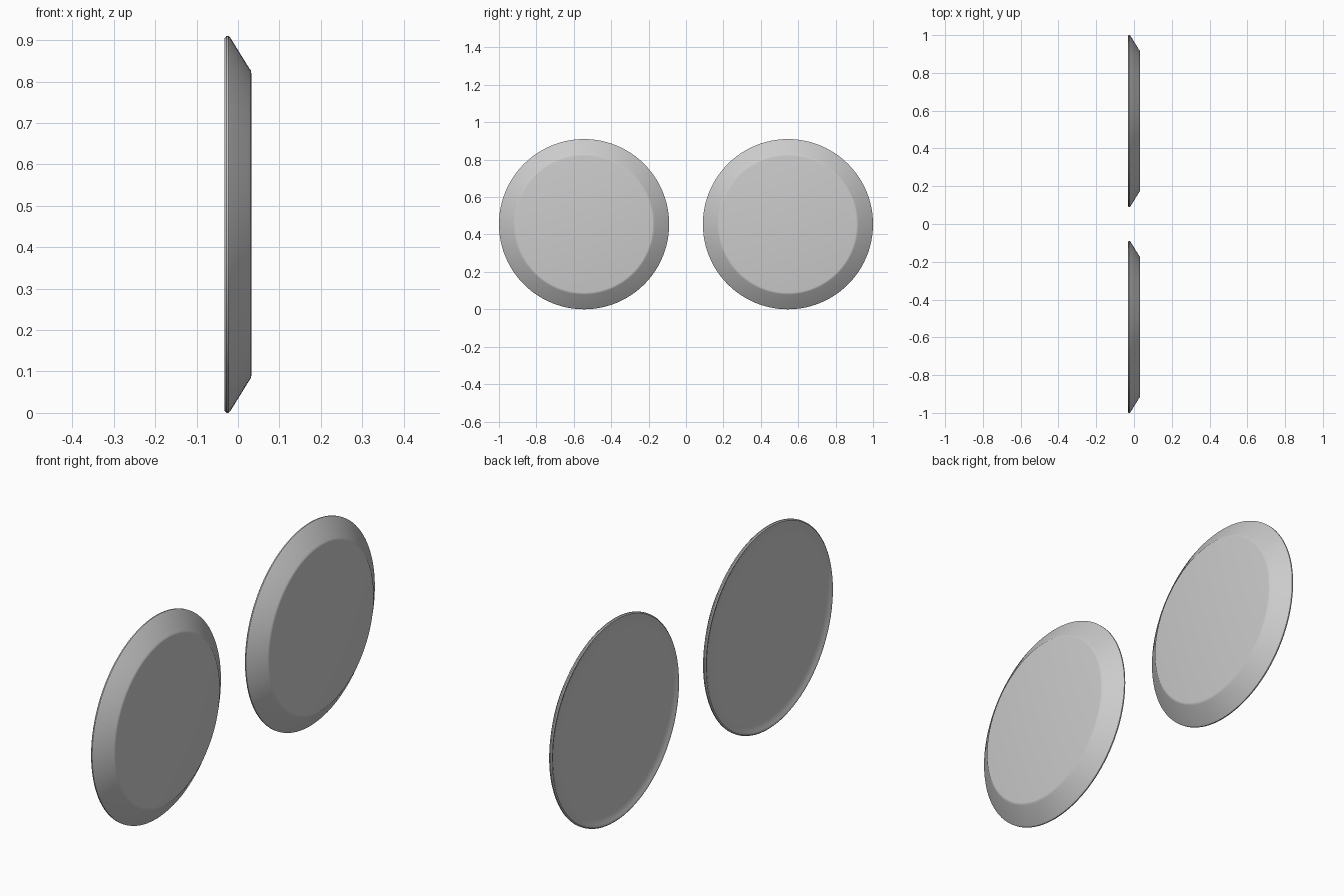
import bpy, bmesh
from math import cos, sin, pi, radians

if "Cube" in bpy.data.objects:
    bpy.data.objects.remove(bpy.data.objects["Cube"])

SEGMENTS = 96
RADIUS = 0.455
OFFSET_Y = 1.0 - RADIUS

# Half cross-section (radius, x): front face, sloped side, rim, shallow dished back
PROFILE = [
    (0.366, 0.032), (0.372, 0.031), (0.377, 0.027),
    (0.450, -0.018), (0.455, -0.023), (0.455, -0.028),
    (0.450, -0.032), (0.443, -0.032), (0.438, -0.029),
    (0.410, -0.024), (0.370, -0.021), (0.320, -0.020),
]


def make_disc(name, y):
    bm = bmesh.new()
    rings = []
    for r, x in PROFILE:
        rings.append([bm.verts.new((x, r * cos(2 * pi * i / SEGMENTS),
                                    r * sin(2 * pi * i / SEGMENTS)))
                      for i in range(SEGMENTS)])
    for a, b in zip(rings, rings[1:]):
        for i in range(SEGMENTS):
            j = (i + 1) % SEGMENTS
            bm.faces.new((a[i], b[i], b[j], a[j]))
    bm.faces.new(rings[0])
    bm.faces.new(rings[-1][::-1])
    bmesh.ops.recalc_face_normals(bm, faces=bm.faces)
    mesh = bpy.data.meshes.new(name)
    bm.to_mesh(mesh)
    bm.free()
    obj = bpy.data.objects.new(name, mesh)
    obj.location = (0, y, RADIUS)
    bpy.context.collection.objects.link(obj)
    bpy.ops.object.select_all(action='DESELECT')
    obj.select_set(True)
    bpy.context.view_layer.objects.active = obj
    bpy.ops.object.shade_smooth_by_angle(angle=radians(35))


# Matching pair of dished discs
make_disc("left_disc", -OFFSET_Y)
make_disc("right_disc", OFFSET_Y)
